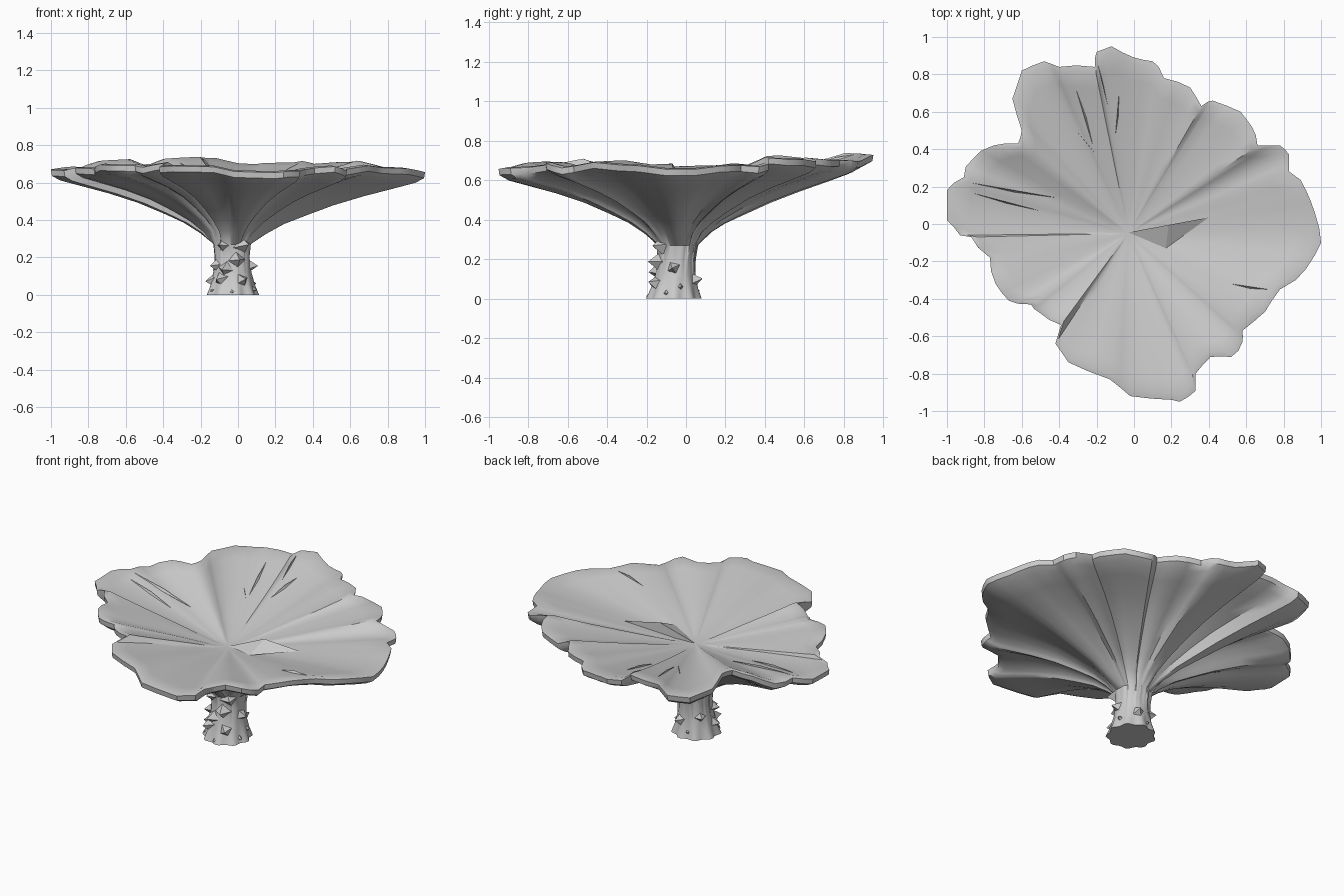
import bpy, bmesh, math, random
from mathutils import Vector
from mathutils.bvhtree import BVHTree

if "Cube" in bpy.data.objects:
    bpy.data.objects.remove(bpy.data.objects["Cube"])

random.seed(4)
mat = bpy.data.materials.new("pale grey")
mat.diffuse_color = (0.6, 0.6, 0.6, 1)
mat.use_nodes = True
mat.node_tree.nodes["Principled BSDF"].inputs["Base Color"].default_value = mat.diffuse_color
C = Vector((-0.03, -0.05))

# outline of the cap, counter-clockwise from the right
OUTLINE = [(1.0, -.1), (.97, .05), (.92, .18), (.83, .28), (.83, .37), (.78, .42), (.66, .42),
           (.63, .52), (.57, .6), (.42, .66), (.36, .63), (.3, .73), (.16, .78), (.1, .87),
           (0, .89), (-.12, .95), (-.2, .92), (-.21, .84), (-.4, .84), (-.48, .87), (-.6, .82),
           (-.65, .67), (-.6, .5), (-.62, .43), (-.75, .42), (-.86, .35), (-.91, .25), (-1, .18),
           (-1, .02), (-.93, -.06), (-.87, -.07), (-.77, -.18), (-.74, -.32), (-.67, -.41),
           (-.55, -.43), (-.51, -.47), (-.39, -.54), (-.42, -.64), (-.35, -.74), (-.13, -.83),
           (-.02, -.92), (.2, -.94), (.28, -.93), (.33, -.89), (.33, -.8), (.41, -.71),
           (.52, -.71), (.58, -.63), (.58, -.57), (.7, -.47), (.78, -.35), (.92, -.24)]
pts = [Vector(p) for p in OUTLINE]
n = len(pts)
rad = [(p - C).length for p in pts]
# pleat height per spoke: notches in the outline fold upward, lobes hang down
pleat = []
for i in range(n):
    around = sum(rad[(i + k) % n] for k in range(-4, 5)) / 9
    v = (around - rad[i]) * 0.18 + random.uniform(-.02, .02)
    pleat.append(max(-.028, min(.032, v)))
soft = [sum(pleat[(i + k) % n] * w for k, w in ((-2, .1), (-1, .22), (0, .36), (1, .22), (2, .1)))
        for i in range(n)]
# split every outline segment in two, bulging the middle slightly
spokes = []
for i in range(n):
    j = (i + 1) % n
    spokes.append((pts[i], pleat[i], soft[i]))
    middle = C + ((pts[i] + pts[j]) / 2 - C) * random.uniform(.995, 1.018)
    middle.x = max(-1, min(1, middle.x))
    spokes.append((middle, (pleat[i] + pleat[j]) / 2, (soft[i] + soft[j]) / 2))


def make(name, bm, smooth=True):
    bmesh.ops.recalc_face_normals(bm, faces=bm.faces)
    me = bpy.data.meshes.new(name)
    bm.to_mesh(me)
    ob = bpy.data.objects.new(name, me)
    bpy.context.collection.objects.link(ob)
    me.materials.append(mat)
    if smooth:
        bpy.ops.object.select_all(action='DESELECT')
        ob.select_set(True)
        bpy.context.view_layer.objects.active = ob
        bpy.ops.object.shade_smooth_by_angle(angle=math.radians(38))
    return ob


# stalk and cap lofted as one skin: (radius fraction, height, pleat strength, softness)
UNDER = [(.18, .335, .25, 0), (.27, .395, .6, 0), (.38, .449, 1, 0), (.52, .508, 1.25, 0),
         (.68, .556, 1.3, 0), (.84, .592, 1.2, 0), (.95, .616, 1.1, 0), (.995, .637, 1, 0)]
TOP = [(1, .668, 1, .1), (.96, .675, 1, .2), (.87, .663, .9, .4), (.7, .641, .7, .6),
       (.5, .614, .5, .8), (.3, .585, .25, 1), (.12, .557, .08, 1)]
STALK = [(0, .135), (.05, .118), (.12, .102), (.2, .095), (.27, .102)]
bm = bmesh.new()
rings = []
for z, r in STALK:
    ring = []
    for p, b, s in spokes:
        d = (p - C).normalized()
        a = math.atan2(d.y, d.x)
        rr = r + .008 * math.cos(9 * a) * max(0, 1 - z / .1) + b * .2 * (z > .15)
        ring.append(bm.verts.new((C.x + d.x * rr, C.y - .012 + z * .07 + d.y * rr, z)))
    rings.append(ring)
for f, z, strength, softness in UNDER + TOP:
    ring = []
    for p, b, s in spokes:
        q = C + (p - C) * f
        tilt = .06 * max(0, q.y) ** 2 + .015 * abs(q.x) * f
        lift = (b * (1 - softness) + s * softness) * strength
        ring.append(bm.verts.new((q.x, q.y, z + lift + tilt)))
    rings.append(ring)
m = len(spokes)
for lo, hi in zip(rings, rings[1:]):
    for i in range(m):
        j = (i + 1) % m
        bm.faces.new((lo[i], lo[j], hi[j], hi[i]))
bm.faces.new(rings[0][::-1])
mid = bm.verts.new((C.x, C.y, .548))
for i in range(m):
    bm.faces.new((rings[-1][i], rings[-1][(i + 1) % m], mid))
tree = BVHTree.FromBMesh(bm)
make("stalk_and_cap", bm)
bm.free()


def on_top(x, y):
    hit = tree.ray_cast(Vector((x, y, 2)), Vector((0, 0, -1)))[0]
    return hit if hit else Vector((x, y, .67))


# raised folds on the cap: wedge with a steep side and a sloping side
def fold(name, a, b, side, height):
    A, B, S = on_top(*a), on_top(*b), on_top(*side)
    M = (A + B) / 2
    peak = on_top(M.x, M.y) + Vector((0, 0, height))
    base = on_top(M.x, M.y) - Vector((0, 0, .02))
    bm = bmesh.new()
    vs = [bm.verts.new(v) for v in (A, B, S, peak, base)]
    for t in ((0, 2, 3), (2, 1, 3), (0, 3, 4), (3, 1, 4), (0, 4, 2), (4, 1, 2)):
        bm.faces.new([vs[k] for k in t])
    make(name, bm, False)
    bm.free()


fold("centre_fold", (-.03, -.045), (.4, .035), (.17, -.13), .065)
SLITS = [((-.2, .88), (-.14, .63), (-.165, .75)), ((-.31, .72), (-.22, .42), (-.255, .57)),
         ((-.08, .7), (-.1, .47), (-.083, .58)), ((-.87, .22), (-.41, .14), (-.64, .17)),
         ((-.86, .165), (-.5, .07), (-.68, .11)), ((.52, -.32), (.72, -.35), (.62, -.345)),
         ((-.31, .5), (-.21, .38), (-.255, .435))]
for k, (a, b, s) in enumerate(SLITS):
    fold(f"small_fold_{k + 1}", a, b, s, .014)

# thorns around the stalk: (angle in degrees, height, size)
THORNS = [(-168, .08, .055), (-150, .16, .045), (-112, .14, .055), (-75, .185, .055), (-62, .07, .06),
          (-55, .265, .06), (-120, .265, .05), (-125, .08, .06), (-8, .155, .045), (15, .06, .04),
          (70, .09, .055), (140, .13, .045), (-20, .03, .045), (-150, .025, .045), (100, .03, .04),
          (-90, .02, .05)]
bm = bmesh.new()
for deg, z, s in THORNS:
    a = math.radians(deg)
    out = Vector((math.cos(a), math.sin(a), 0))
    side = Vector((-out.y, out.x, 0))
    up = Vector((0, 0, 1))
    o = Vector((C.x, C.y - .012 + z * .07, z)) + out * .085
    twist = random.uniform(0, 2)
    base = []
    for k in range(4):
        t = twist + k * math.pi / 2
        v = o + (side * math.cos(t) + up * math.sin(t)) * s * .9
        v.z = max(v.z, .002)
        base.append(bm.verts.new(v))
    tip = bm.verts.new(o + out * (s + .008) + up * random.uniform(-.01, .015))
    bm.faces.new(base[::-1])
    for k in range(4):
        bm.faces.new((base[k], base[(k + 1) % 4], tip))
make("thorns", bm, False)
bm.free()
